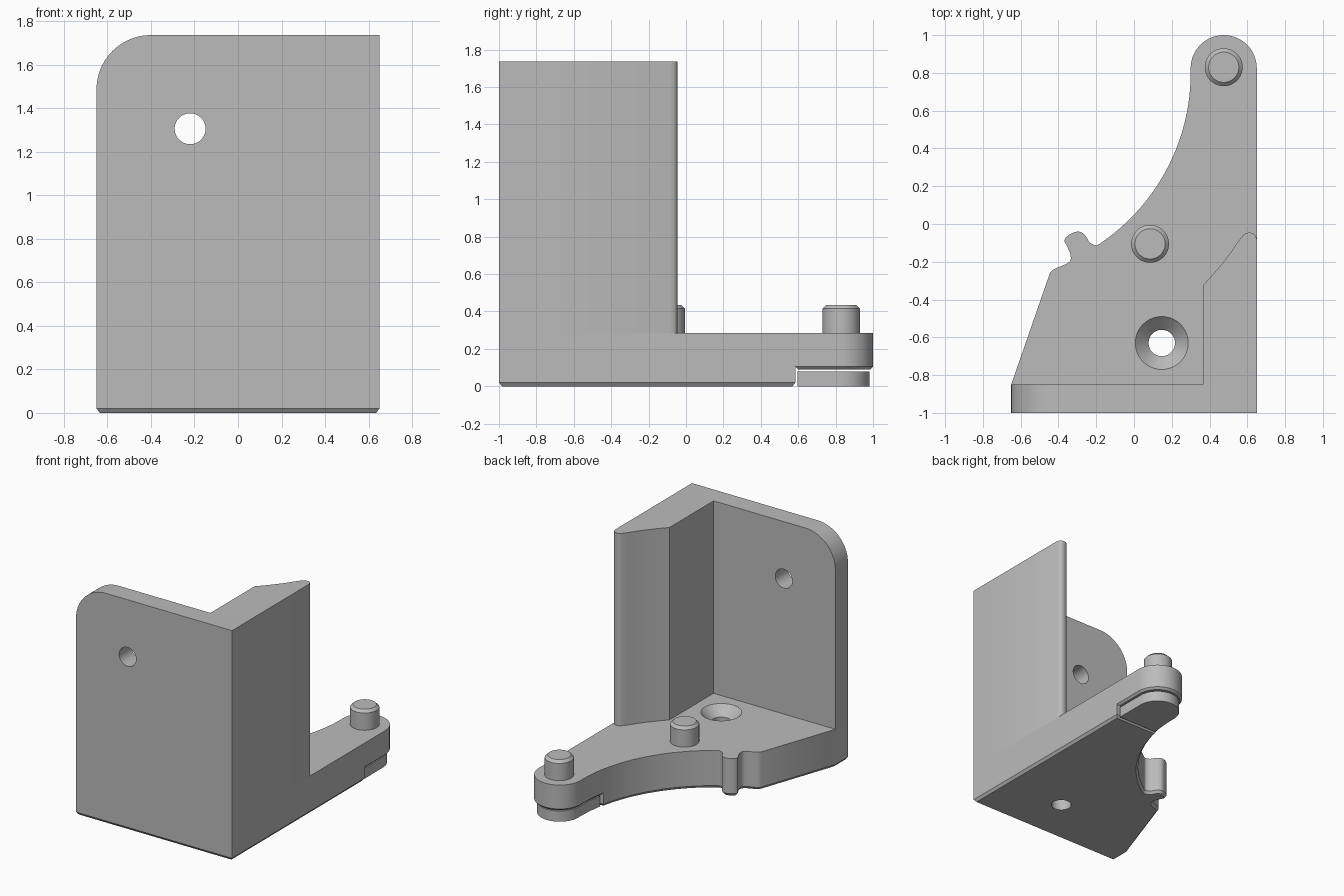
import bpy
import bmesh
from math import sin, cos, asin, pi, radians
from mathutils import Matrix, Vector

cube = bpy.data.objects.get("Cube")
if cube:
    bpy.data.objects.remove(cube, do_unlink=True)

grey = bpy.data.materials.new("plain grey")
grey.use_nodes = True
COLOUR = (0.5, 0.5, 0.5, 1)
grey.diffuse_color = COLOUR
grey.node_tree.nodes["Principled BSDF"].inputs["Base Color"].default_value = COLOUR


def arc(cx, cy, r, a0, a1, n):
    return [(cx + r * cos(a0 + (a1 - a0) * i / n), cy + r * sin(a0 + (a1 - a0) * i / n))
            for i in range(n + 1)]


def circle(cx, cy, r):
    return arc(cx, cy, r, 0, 2 * pi, 64)[:-1]


def smooth_path(points, steps=5):
    """Smooth curve running through the given points."""
    p = [Vector(q) for q in [points[0]] + points + [points[-1]]]
    out = []
    for a, b, c, d in zip(p, p[1:], p[2:], p[3:]):
        for i in range(steps):
            t = i / steps
            v = (2 * b + (c - a) * t + (2 * a - 5 * b + 4 * c - d) * t * t
                 + (3 * b - a - 3 * c + d) * t ** 3) / 2
            out.append((v.x, v.y))
    return out + [points[-1]]


def inset(points, dist):
    """Move a counter-clockwise outline inwards."""
    p = [Vector(q) for q in points]
    out = []
    for i, v in enumerate(p):
        e1 = (v - p[i - 1]).normalized()
        e2 = (p[(i + 1) % len(p)] - v).normalized()
        n1, n2 = Vector((-e1.y, e1.x)), Vector((-e2.y, e2.x))
        out.append(v + (n1 + n2) * dist / (1 + n1.dot(n2)))
    return out


def prism(name, points, rings, matrix=None):
    """Stack copies of an outline; each ring is (height, inset)."""
    bm = bmesh.new()
    loops = [[bm.verts.new((q[0], q[1], z)) for q in inset(points, d)] for z, d in rings]
    n = len(points)
    for low, high in zip(loops, loops[1:]):
        for i in range(n):
            j = (i + 1) % n
            bm.faces.new((low[i], low[j], high[j], high[i]))
    bm.faces.new(loops[0][::-1])
    bm.faces.new(loops[-1])
    if matrix:
        bm.transform(matrix)
    bmesh.ops.recalc_face_normals(bm, faces=bm.faces)
    mesh = bpy.data.meshes.new(name)
    bm.to_mesh(mesh)
    bm.free()
    mesh.materials.append(grey)
    obj = bpy.data.objects.new(name, mesh)
    bpy.context.collection.objects.link(obj)
    return obj


def select(obj):
    bpy.ops.object.select_all(action='DESELECT')
    obj.select_set(True)
    bpy.context.view_layer.objects.active = obj


def cut(obj, cutter):
    cutter.hide_render = True
    select(obj)
    mod = obj.modifiers.new("hole", 'BOOLEAN')
    mod.operation = 'DIFFERENCE'
    mod.solver = 'EXACT'
    mod.object = cutter
    bpy.ops.object.modifier_apply(modifier=mod.name)
    bpy.data.objects.remove(cutter, do_unlink=True)


HALF, TOP, WALL_TOP, WALL_Y = 0.65, 0.285, 1.735, -0.85
CHAMFER = 0.015
STEP_Y, STEP_Z = 0.585, 0.09


def hollow(y0, y1, n):
    """Concave side of the arm between two depths."""
    return arc(-0.79, 0.8, 1.09, asin((y0 - 0.8) / 1.09), asin((y1 - 0.8) / 1.09), n)


def tip(y):
    """Rounded end of the arm, from depth y outwards."""
    return [(HALF, y)] + arc(0.475, 0.825, 0.175, 0, pi, 32) + hollow(0.8, y, 8)


# Base plate with concave side and small hook
hook = smooth_path([(-0.175, -0.1), (-0.2, -0.113), (-0.235, -0.097), (-0.26, -0.058),
                    (-0.295, -0.04), (-0.34, -0.055), (-0.368, -0.085), (-0.352, -0.122),
                    (-0.336, -0.165), (-0.345, -0.203), (-0.425, -0.24), (-0.447, -0.265)])
outline = [(-HALF, -1), (HALF, -1), (HALF, STEP_Y)] + hollow(STEP_Y, -0.1, 32)[:-1] + hook
outline.append((-HALF, WALL_Y))
base = prism("base_plate", outline, [(0, CHAMFER), (0.02, 0), (TOP, 0)])

# Countersunk screw hole
cut(base, prism("screw_cutter", circle(0.147, -0.63, 0.15),
                [(-0.1, 0.08), (0.215, 0.08), (TOP + 0.01, 0)]))

# Raised arm end and the loose foot under it
arm = prism("arm_end", tip(STEP_Y), [(STEP_Z, CHAMFER), (STEP_Z + 0.015, 0), (TOP, 0)])
foot = prism("arm_foot", tip(STEP_Y - 0.01), [(0, 0.02), (0.08, 0.02)])

# Front wall with one rounded corner and a round hole
stand = Matrix.Rotation(pi / 2, 4, 'X')
face = [(-HALF, TOP), (HALF, TOP), (HALF, WALL_TOP)]
face += arc(-0.4, WALL_TOP - 0.25, 0.25, pi / 2, pi, 24)
front_wall = prism("front_wall", face, [(-WALL_Y, 0), (1, 0)], stand)
cut(front_wall, prism("wall_cutter", circle(-0.22, 1.305, 0.071), [(0.7, 0), (1.2, 0)], stand))

# Side wall with a tapered, rounded rear edge
rear = smooth_path([(0.365, -0.325), (0.43, -0.253), (0.5, -0.167), (0.572, -0.066),
                    (0.605, -0.046), (0.637, -0.054), (HALF, -0.08)])
side = [(0.365, WALL_Y), (HALF, WALL_Y)] + rear[::-1]
side_wall = prism("side_wall", side, [(TOP, 0), (WALL_TOP, 0)])

# Locating pins with chamfered tops
pins = [prism(name, circle(x, y, 0.1), [(TOP - 0.02, 0), (0.415, 0), (0.435, 0.02)])
        for name, x, y in (("arm_pin", 0.475, 0.83), ("middle_pin", 0.085, -0.105))]

for obj in [base, arm, foot, front_wall, side_wall] + pins:
    select(obj)
    bpy.ops.object.shade_smooth_by_angle(angle=radians(30))
